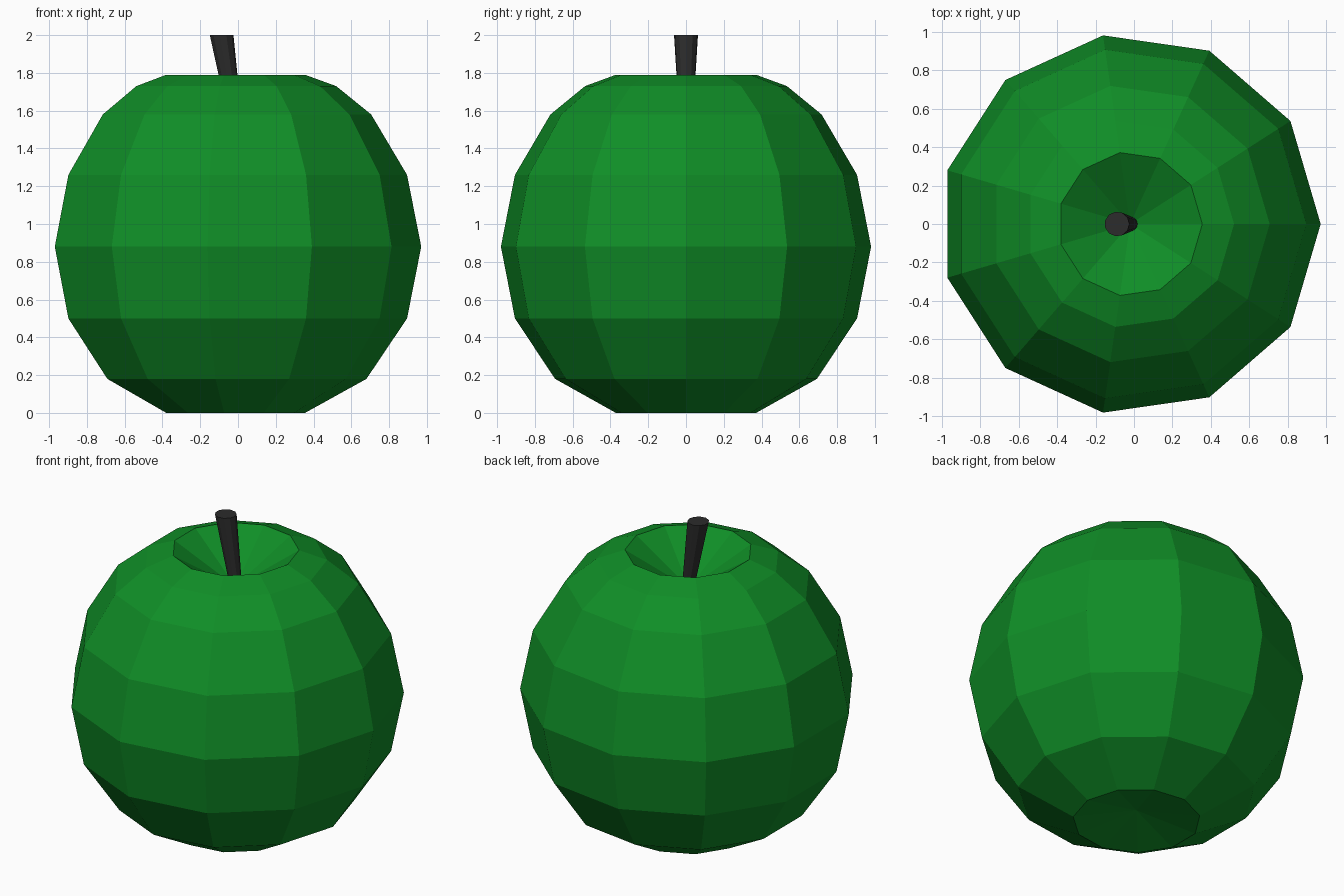
import bpy, bmesh, math

if "Cube" in bpy.data.objects:
    bpy.data.objects.remove(bpy.data.objects["Cube"])

SIDES = 11
CX = -0.02  # centring offset of the 11-sided body


def material(name, rgb):
    m = bpy.data.materials.new(name)
    m.diffuse_color = (*rgb, 1)
    m.use_nodes = True
    m.node_tree.nodes["Principled BSDF"].inputs["Base Color"].default_value = m.diffuse_color
    return m


def lathe(name, rings, mat, sides, poles):
    """Flat-shaded solid from (radius, z, centre x) rings, closed by two pole points."""
    bm = bmesh.new()
    loops = [[bm.verts.new((cx + r * math.cos(2 * math.pi * i / sides),
                            r * math.sin(2 * math.pi * i / sides), z))
              for i in range(sides)] for r, z, cx in rings]
    low, high = [bm.verts.new((cx, 0, z)) for z, cx in poles]
    for i in range(sides):
        j = (i + 1) % sides
        for a, b in zip(loops, loops[1:]):
            bm.faces.new((a[i], a[j], b[j], b[i]))
        bm.faces.new((low, loops[0][j], loops[0][i]))
        bm.faces.new((high, loops[-1][i], loops[-1][j]))
    me = bpy.data.meshes.new(name)
    bm.to_mesh(me)
    bm.free()
    me.materials.append(mat)
    ob = bpy.data.objects.new(name, me)
    bpy.context.collection.objects.link(ob)
    return ob


green = material("apple green", (0.005, 0.27, 0.02))
dark = material("stem charcoal", (0.025, 0.025, 0.025))

# Fruit body with a deep dimple on top and a shallow one below
profile = [(0.375, 0.0), (0.70, 0.18), (0.915, 0.50), (0.99, 0.88),
           (0.915, 1.26), (0.725, 1.58), (0.54, 1.73), (0.375, 1.79)]
lathe("fruit_body", [(r, z, CX) for r, z in profile], green, SIDES,
      [(0.07, CX), (1.55, CX)])

# Leaning, tapered stem rising out of the dimple
lathe("stem", [(0.036, 1.55, -0.015), (0.064, 2.0, -0.088)], dark, SIDES,
      [(1.55, -0.015), (2.0, -0.088)])
